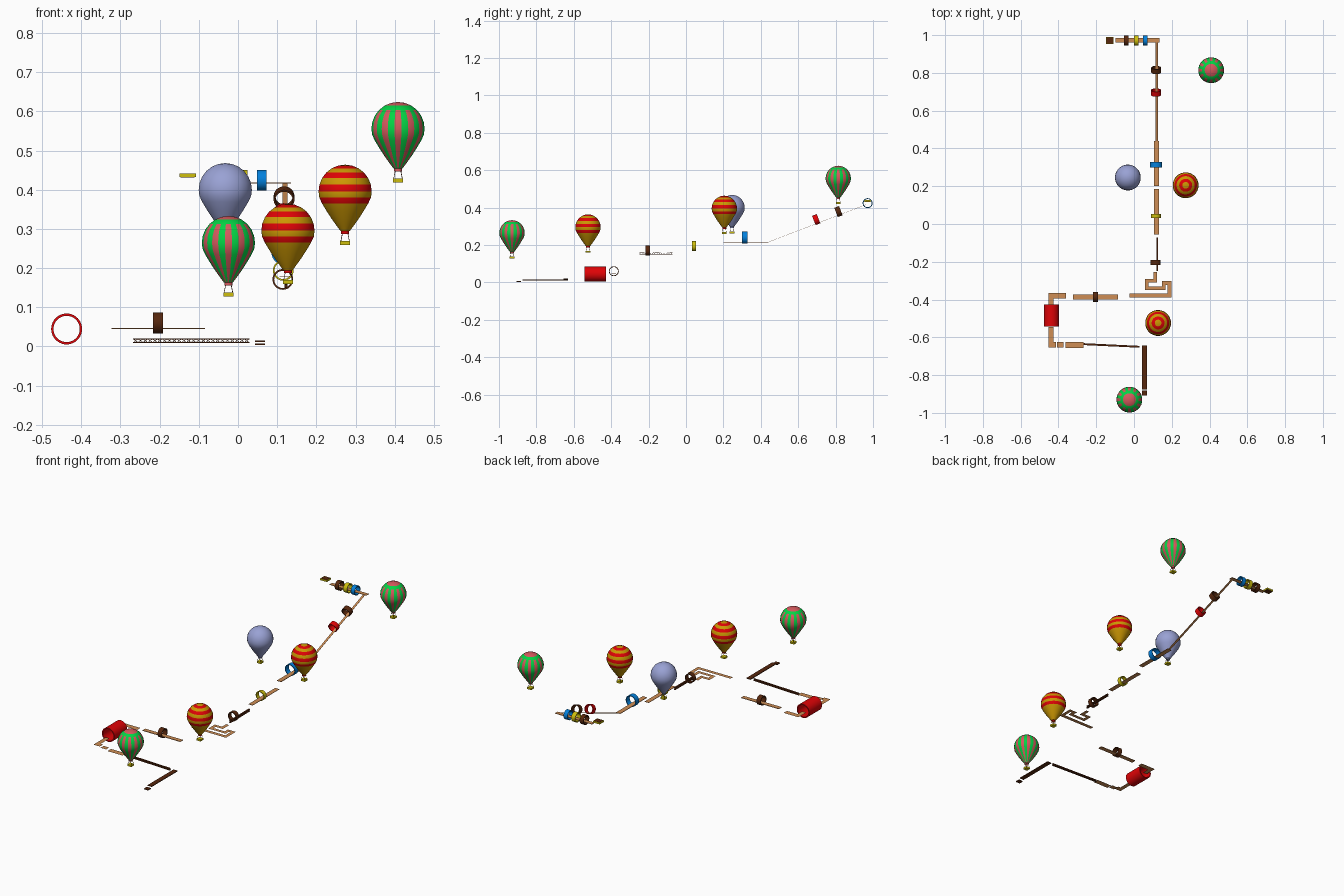
import bpy, bmesh, math
from mathutils import Vector, Matrix

if "Cube" in bpy.data.objects:
    bpy.data.objects.remove(bpy.data.objects["Cube"])

SHIFT = Vector((.0025, -.004, 0))   # centres the whole model


def mat(name, c):
    m = bpy.data.materials.new(name)
    m.diffuse_color = (*c, 1)
    m.use_nodes = True
    m.node_tree.nodes["Principled BSDF"].inputs["Base Color"].default_value = m.diffuse_color
    return m


TAN = mat("tan wood", (.62, .27, .09))
BROWN = mat("dark brown", (.095, .02, .004))
RED = mat("red", (.74, .001, .002))
YELLOW = mat("yellow", (.62, .52, .004))
BLUE = mat("blue", (.001, .22, .72))
GOLD = mat("gold", (.6, .31, .001))
GREEN = mat("green", (.001, .66, .06))
PINK = mat("pink", (.66, .1, .11))
PERI = mat("periwinkle", (.32, .36, .66))


def finish(name, bm, mats, smooth=False):
    me = bpy.data.meshes.new(name)
    bmesh.ops.translate(bm, verts=bm.verts, vec=SHIFT)
    bm.to_mesh(me)
    bm.free()
    for m in mats:
        me.materials.append(m)
    ob = bpy.data.objects.new(name, me)
    bpy.context.collection.objects.link(ob)
    if smooth:
        bpy.ops.object.select_all(action='DESELECT')
        ob.select_set(True)
        bpy.context.view_layer.objects.active = ob
        bpy.ops.object.shade_smooth_by_angle(angle=math.radians(35))
    return ob


def box(name, lo, hi, m):
    lo, hi = Vector(lo), Vector(hi)
    bm = bmesh.new()
    bmesh.ops.create_cube(bm, size=1, matrix=Matrix.Translation((lo + hi) / 2) @
                          Matrix.Diagonal((*(hi - lo), 1)))
    return finish(name, bm, [m])


def add_bar(bm, a, b, w, h):
    """Square bar from a to b, w wide sideways and h tall."""
    a, b = Vector(a), Vector(b)
    d = (b - a).normalized()
    side = Vector((0, 0, 1)).cross(d).normalized()
    rot = Matrix((d, side, d.cross(side))).transposed().to_4x4()
    bmesh.ops.create_cube(bm, size=1, matrix=Matrix.Translation((a + b) / 2) @ rot @
                          Matrix.Diagonal(((b - a).length, w, h, 1)))


def sheet(name, rects, z, m):
    """Flat paper-thin path made of joined rectangles (x0, x1, y0, y1)."""
    bm = bmesh.new()
    for x0, x1, y0, y1 in rects:
        bm.faces.new([bm.verts.new(p) for p in
                      ((x0, y0, z), (x1, y0, z), (x1, y1, z), (x0, y1, z))])
    return finish(name, bm, [m])


def truss(name, a, b, w, h, n, t=.0016):
    """Lattice bridge with top and bottom rails and crossed braces."""
    a, b = Vector(a), Vector(b)
    up = Vector((0, 0, h / 2))
    bm = bmesh.new()
    add_bar(bm, a + up, b + up, w, t)
    add_bar(bm, a - up, b - up, w, t)
    for i in range(n):
        p, q = a.lerp(b, i / n), a.lerp(b, (i + 1) / n)
        add_bar(bm, p - up, q + up, w * .9, t * .7)
        add_bar(bm, p + up, q - up, w * .9, t * .7)
    return finish(name, bm, [BROWN])


def ring(name, c, axis, r, length, m, wall=.0045, n=32):
    """Hollow hoop around an axis."""
    rot = Vector(axis).to_track_quat('Z', 'Y').to_matrix()
    prof = [(r, -length / 2), (r, length / 2), (r - wall, length / 2), (r - wall, -length / 2)]
    bm = bmesh.new()
    rows = [[bm.verts.new(Vector(c) + rot @ Vector((p * math.cos(t), p * math.sin(t), z)))
             for p, z in prof] for t in (i * math.tau / n for i in range(n))]
    for i in range(n):
        s, e = rows[i], rows[(i + 1) % n]
        for k in range(4):
            bm.faces.new((s[k], e[k], e[(k + 1) % 4], s[(k + 1) % 4]))
    return finish(name, bm, [m], True)


# Balloon envelope profile: domed top, then a taper down to the neck
R = .0685
PROFILE = [(R * math.sin(math.radians(a)), -R * (1 - math.cos(math.radians(a))))
           for a in range(0, 91, 15)]
PROFILE += [(.0665, -.084), (.0595, -.099), (.048, -.118), (.035, -.138), (.022, -.156), (.0115, -.17)]


def balloon(name, x, y, top, mats, rule, neck):
    n = 24
    bm = bmesh.new()
    rows = []
    for r, z in PROFILE:
        k = 1 if r < 1e-6 else n
        rows.append([bm.verts.new((x + r * math.cos((i + .5) * math.tau / n),
                                   y + r * math.sin((i + .5) * math.tau / n), top + z))
                     for i in range(k)])
    for j in range(len(rows) - 1):
        for i in range(n):
            u, d, i2 = rows[j], rows[j + 1], (i + 1) % n
            vs = (u[0], d[i], d[i2]) if len(u) == 1 else (u[i], d[i], d[i2], u[i2])
            bm.faces.new(vs).material_index = rule(j, i)
    finish(name + "_envelope", bm, mats, True)
    ring(name + "_neck", (x, y, top - .1735), (0, 0, 1), .0105, .007, neck, .002, 16)
    # ropes and basket
    bm = bmesh.new()
    for sx in (-1, 1):
        for sy in (-1, 1):
            add_bar(bm, (x + sx * .007, y + sy * .007, top - .176),
                    (x + sx * .011, y + sy * .011, top - .196), .0012, .0012)
    finish(name + "_ropes", bm, [BROWN])
    box(name + "_basket", (x - .0125, y - .0125, top - .205), (x + .0125, y + .0125, top - .195), YELLOW)


vertical = lambda j, i: 1 if j < 2 else 0 if j == 2 else i % 2
bands = lambda j, i: 1 if j in (1, 3, 5, 7) else 0
balloon("back_striped_balloon", .406, .818, .624, [GREEN, PINK], vertical, PINK)
balloon("front_striped_balloon", -.027, -.926, .333, [GREEN, PINK], vertical, PINK)
balloon("back_banded_balloon", .271, .209, .464, [GOLD, RED], bands, RED)
balloon("front_banded_balloon", .125, -.52, .364, [GOLD, RED], bands, RED)
balloon("plain_balloon", -.035, .25, .468, [PERI], lambda j, i: 0, PERI)

# Start platform and the first two bridges
box("start_platform", (.041, -.903, .003), (.067, -.878, .008), BROWN)
box("start_bridge", (.041, -.871, .011), (.067, -.638, .015), BROWN)
truss("low_bridge", (.026, -.646, .0145), (-.27, -.632, .0145), .01, .009, 24)

# Low paper-thin paths on each side of the red tunnel
sheet("low_plank", [(-.365, -.27, -.652, -.62)], .016, TAN)
sheet("low_step", [(-.41, -.375, -.65, -.622)], .022, TAN)
sheet("tunnel_entry_path", [(-.43, -.415, -.65, -.62), (-.455, -.43, -.65, -.54)], .028, TAN)
sheet("tunnel_exit_path", [(-.43, -.362, -.39, -.36), (-.455, -.43, -.43, -.36)], .037, TAN)
ring("red_tunnel", (-.440, -.481, .0445), (0, 1, 0), .0395, .115, RED, .006, 40)

# Hoop plank leading to the maze
box("cross_plank", (-.325, -.395, .044), (-.087, -.37, .047), TAN)
ring("cross_hoop", (-.207, -.382, .06), (1, 0, 0), .0265, .026, BROWN)

# Winding maze path
sheet("maze_path", [(-.025, .195, -.386, -.364), (.175, .195, -.364, -.318), (.145, .195, -.318, -.298),
                    (.145, .165, -.326, -.318), (.055, .165, -.346, -.326), (.055, .075, -.326, -.307),
                    (.055, .12, -.307, -.287), (.1, .12, -.287, -.25)], .14, TAN)

# Rising line of bridge and planks with hoops
truss("middle_bridge", (.12, -.245, .157), (.12, -.068, .157), .009, .012, 16, .0012)
box("middle_plank", (.103, -.052, .178), (.129, .188, .18), TAN)
box("upper_plank", (.103, .204, .2135), (.129, .444, .2165), TAN)
ring("bridge_hoop", (.112, -.2, .171), (0, 1, 0), .0265, .025, BROWN)
ring("middle_hoop", (.113, .047, .194), (0, 1, 0), .0265, .022, YELLOW)
ring("upper_hoop", (.115, .318, .24), (0, 1, 0), .032, .03, BLUE)

# Steep thin ramp with two tilted hoops
bm = bmesh.new()
add_bar(bm, (.117, .444, .216), (.117, .967, .416), .013, .001)
finish("steep_ramp", bm, [TAN])
slope = (0, .525, .201)
ring("ramp_red_hoop", (.114, .7, .336), slope, .0265, .027, RED)
ring("ramp_brown_hoop", (.115, .819, .379), slope, .0265, .027, BROWN)

# Final plank, its hoops and the end platform
box("final_plank", (-.1, .965, .4155), (.133, .988, .418), TAN)
for nm, hx, m in (("blue", .058, BLUE), ("yellow", .01, YELLOW), ("brown", -.043, BROWN)):
    ring("final_%s_hoop" % nm, (hx, .975, .424), (1, 0, 0), .0265, .024, m)
box("end_platform", (-.152, .956, .432), (-.11, .994, .441), YELLOW)
for nm, z in (("top", .441), ("bottom", .431)):
    box("end_platform_%s_plate" % nm, (-.149, .959, z), (-.113, .991, z + .001), BROWN)
